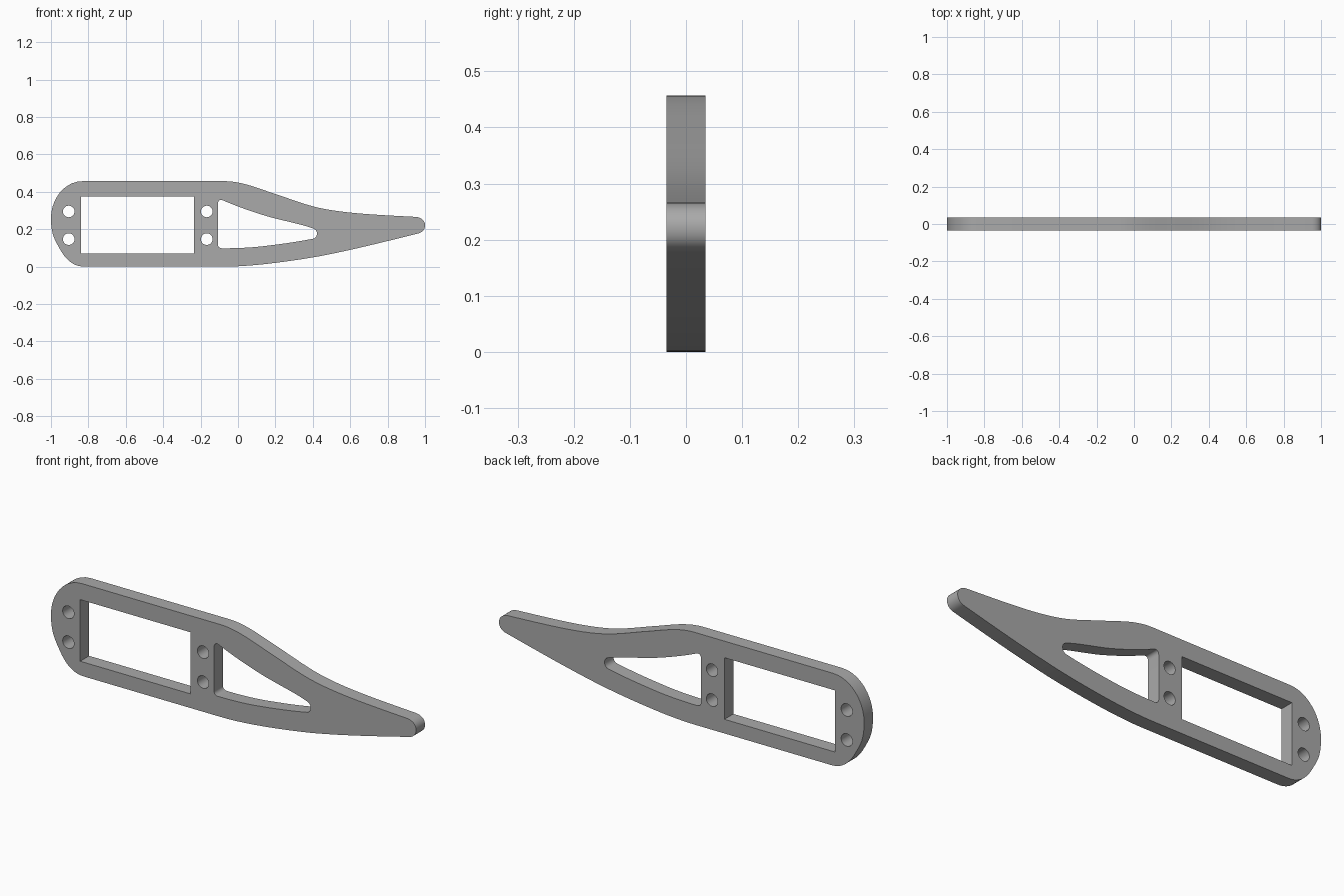
import bpy, bmesh
from math import radians, cos, sin
from mathutils import Matrix, Vector

cube = bpy.data.objects.get("Cube")
if cube:
    bpy.data.objects.remove(cube)

HALF_THICK = 0.035

grey = bpy.data.materials.new("plain grey")
grey.use_nodes = True
tone = (0.4, 0.4, 0.4, 1)
grey.diffuse_color = tone
grey.node_tree.nodes["Principled BSDF"].inputs["Base Color"].default_value = tone

curve = bpy.data.curves.new("rib_profile", "CURVE")
curve.dimensions = "2D"
curve.fill_mode = "BOTH"
curve.extrude = HALF_THICK
curve.resolution_u = 10


def loop(nodes):
    """Closed Bezier loop; node = x, z, heading in degrees, handle in, handle out."""
    spline = curve.splines.new("BEZIER")
    spline.bezier_points.add(len(nodes) - 1)
    spline.use_cyclic_u = True
    for point, (x, z, heading, back, ahead) in zip(spline.bezier_points, nodes):
        pos = Vector((x, z, 0))
        way = Vector((cos(radians(heading)), sin(radians(heading)), 0))
        point.handle_left_type = point.handle_right_type = "FREE"
        point.co = pos
        point.handle_left = pos - way * back
        point.handle_right = pos + way * ahead


def round_hole(x, z, r):
    k = 0.552 * r
    loop([(x + r * cos(radians(a)), z + r * sin(radians(a)), a + 90, k, k)
          for a in (0, 90, 180, 270)])


def box_hole(x0, x1, z0, z1):
    loop([(x, z, 0, 0, 0) for x, z in ((x0, z0), (x1, z0), (x1, z1), (x0, z1))])


# Outer outline, clockwise from the rounded nose
loop([
    (-1.0, 0.26, 90, 0.09, 0.10),
    (-0.83, 0.457, 0, 0.10, 0),
    (-0.07, 0.457, 0, 0, 0.09),
    (0.195, 0.39, -18, 0.09, 0.07),
    (0.41, 0.32, -14, 0.07, 0.07),
    (0.62, 0.287, -5.5, 0.07, 0.1),
    (0.95, 0.266, -3, 0.1, 0.028),
    (1.0, 0.222, -90, 0.025, 0.022),
    (0.965, 0.178, 194, 0.022, 0.1),
    (0.38, 0.046, 189, 0.18, 0.13),
    (-0.07, 0.0, 180, 0.14, 0),
    (-0.82, 0.0, 180, 0, 0.06),
    (-0.95, 0.09, 119, 0.06, 0.06),
])

# Rectangular window, tapered window and bolt holes
box_hole(-0.84, -0.235, 0.07, 0.375)
loop([
    (-0.107, 0.335, 90, 0, 0.018),
    (-0.08, 0.354, -23, 0.018, 0.1),
    (0.15, 0.271, -17, 0.07, 0.07),
    (0.4, 0.205, -20, 0.07, 0.012),
    (0.422, 0.178, -90, 0.015, 0.015),
    (0.4, 0.149, 191, 0.015, 0.1),
    (0.15, 0.111, 187, 0.08, 0.08),
    (-0.085, 0.098, 180, 0.08, 0.012),
    (-0.107, 0.118, 90, 0.012, 0),
])
for x in (-0.905, -0.167):
    for z in (0.147, 0.295):
        round_hole(x, z, 0.031)

# Turn the filled profile into an upright solid plate
source = bpy.data.objects.new("rib_profile", curve)
bpy.context.collection.objects.link(source)
bpy.context.view_layer.update()
mesh = bpy.data.meshes.new_from_object(
    source.evaluated_get(bpy.context.evaluated_depsgraph_get()))
bpy.data.objects.remove(source)
mesh.transform(Matrix.Rotation(radians(90), 4, "X"))

bm = bmesh.new()
bm.from_mesh(mesh)
bmesh.ops.remove_doubles(bm, verts=bm.verts, dist=0.0001)
bmesh.ops.dissolve_limit(bm, angle_limit=radians(0.05), verts=bm.verts, edges=bm.edges)
bmesh.ops.recalc_face_normals(bm, faces=bm.faces)
bm.to_mesh(mesh)
bm.free()

mesh.materials.clear()
mesh.materials.append(grey)
rib = bpy.data.objects.new("rib_plate", mesh)
bpy.context.collection.objects.link(rib)
bpy.context.view_layer.objects.active = rib
rib.select_set(True)
bpy.ops.object.shade_smooth_by_angle(angle=radians(30))
